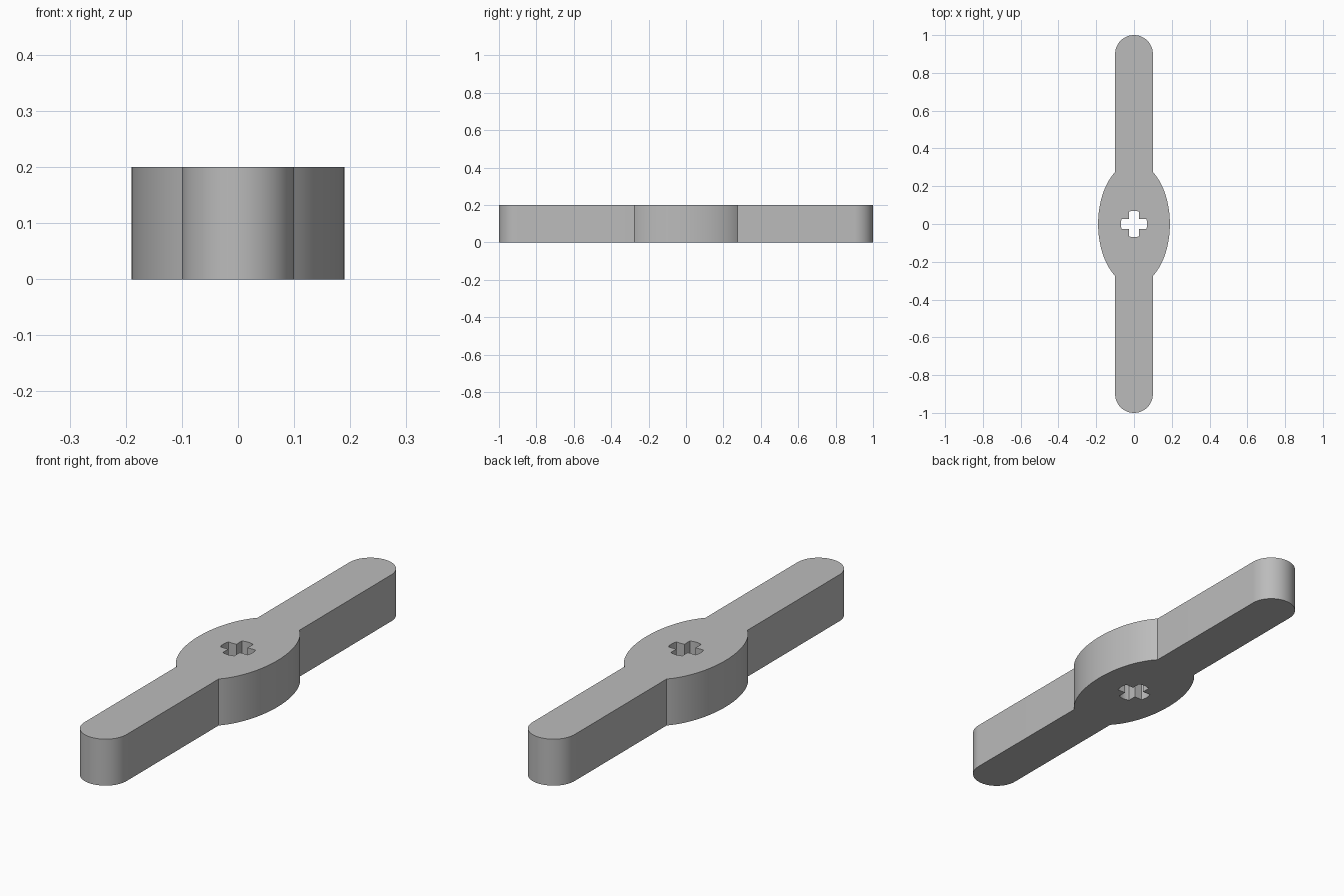
import bpy, bmesh
from math import sin, cos, asin, acos, pi
from mathutils import Vector

cube = bpy.data.objects.get("Cube")
if cube:
    bpy.data.objects.remove(cube, do_unlink=True)

HEIGHT = 0.2
ARM = 0.1                      # half width and tip radius of the arms
HUB_X, HUB_Y = 0.19, 0.323     # radii of the oval hub
HOLE, SLOT = 0.07, 0.027       # hole radius and half width of its slots


def arc(rx, ry, start, end, steps, cy=0.0):
    """Points along an elliptical arc centred on (0, cy)."""
    angles = [start + (end - start) * i / steps for i in range(steps + 1)]
    return [(rx * cos(a), cy + ry * sin(a)) for a in angles]


def half_turn(points):
    return points + [(-x, -y) for x, y in points]


# Outer outline: right side of the hub, then the rear tip, turned for the rest
meet = acos(ARM / HUB_X)
outline = half_turn(arc(HUB_X, HUB_Y, -meet, meet, 32)
                    + arc(ARM, ARM, 0, pi, 32, 1 - ARM))

# Cross hole: four slots with rounded ends
slot = asin(SLOT / HOLE)
quarter = arc(HOLE, HOLE, -slot, slot, 6) + [(SLOT, SLOT)]
cross = half_turn(quarter + [(-y, x) for x, y in quarter])

# Fill between the outlines and extrude upward
bm = bmesh.new()
edges = []
for loop in (outline, cross):
    verts = [bm.verts.new((x, y, 0)) for x, y in loop]
    edges += [bm.edges.new((verts[i - 1], verts[i])) for i in range(len(verts))]
bmesh.ops.triangle_fill(bm, edges=edges, use_beauty=True, normal=Vector((0, 0, 1)))
top = bmesh.ops.extrude_face_region(bm, geom=bm.faces[:])["geom"]
bmesh.ops.translate(bm, vec=(0, 0, HEIGHT),
                    verts=[g for g in top if isinstance(g, bmesh.types.BMVert)])
bmesh.ops.recalc_face_normals(bm, faces=bm.faces[:])

mesh = bpy.data.meshes.new("two_arm_lever")
bm.to_mesh(mesh)
bm.free()
lever = bpy.data.objects.new("two_arm_lever", mesh)
bpy.context.collection.objects.link(lever)

# Plain grey material
grey = bpy.data.materials.new("light_grey")
grey.use_nodes = True
colour = (0.5, 0.5, 0.5, 1)
grey.diffuse_color = colour
grey.node_tree.nodes["Principled BSDF"].inputs["Base Color"].default_value = colour
mesh.materials.append(grey)

# Smooth the curved walls, keep the rims and corners sharp
bpy.ops.object.select_all(action="DESELECT")
lever.select_set(True)
bpy.context.view_layer.objects.active = lever
bpy.ops.object.shade_smooth_by_angle(angle=pi / 6)
